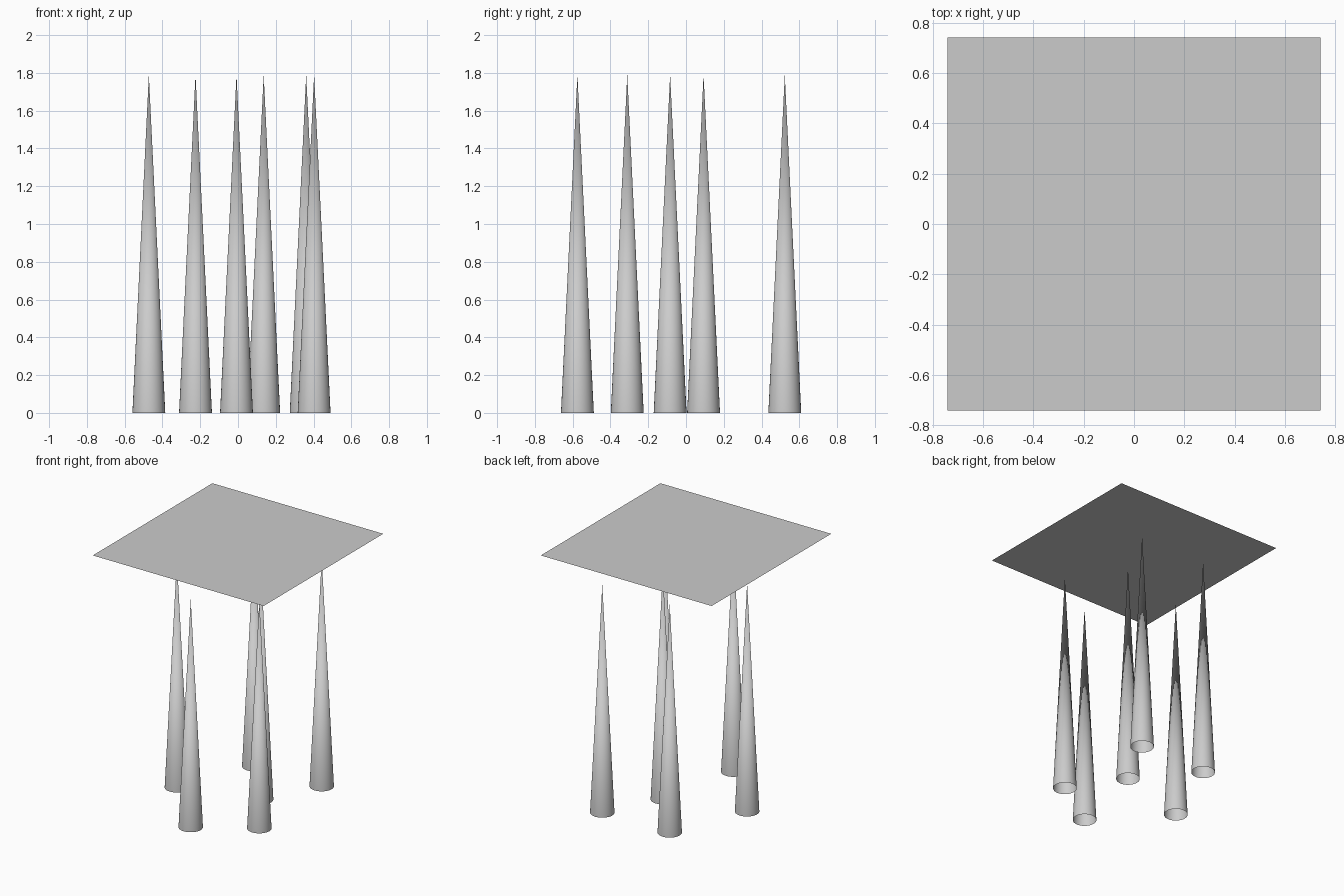
import bpy, math

if "Cube" in bpy.data.objects:
    bpy.data.objects.remove(bpy.data.objects["Cube"])

# flat square roof, a single sheet
bpy.ops.mesh.primitive_plane_add(size=1.484, location=(0, 0, 2))
bpy.context.object.name = "canopy"

# slender open-bottomed spikes standing beneath the canopy
HEIGHT, RADIUS = 1.79, 0.087
SPOTS = [(-0.472, -0.084), (-0.225, 0.523), (-0.008, -0.575),
         (0.136, 0.093), (0.361, 0.523), (0.403, -0.311)]

for i, (x, y) in enumerate(SPOTS, 1):
    bpy.ops.mesh.primitive_cone_add(vertices=32, radius1=RADIUS, radius2=0,
                                    depth=HEIGHT, end_fill_type='NOTHING',
                                    location=(x, y, HEIGHT / 2))
    bpy.context.object.name = f"spike_{i}"
    bpy.ops.object.shade_smooth_by_angle(angle=math.radians(30))
